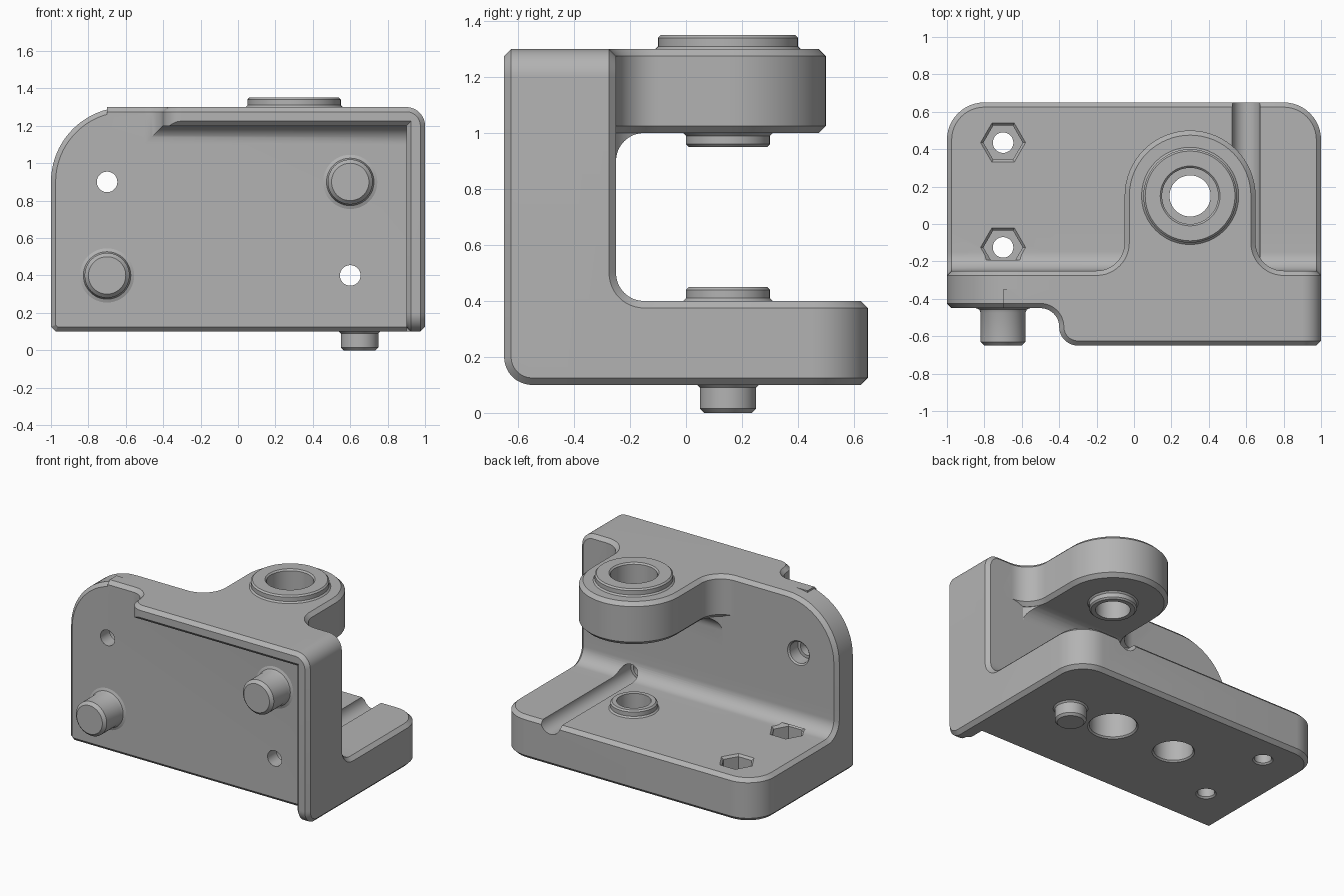
import bpy, bmesh, math
from mathutils import Vector

old = bpy.data.objects.get("Cube")
if old:
    bpy.data.objects.remove(old, do_unlink=True)

grey = bpy.data.materials.new("machined_grey")
grey.use_nodes = True
colour = (0.45, 0.45, 0.45, 1)
grey.diffuse_color = colour
grey.node_tree.nodes["Principled BSDF"].inputs["Base Color"].default_value = colour

C = 0.025  # common chamfer


def arc(cx, cy, r, a0, a1, n=12):
    angles = [math.radians(a0 + (a1 - a0) * i / n) for i in range(n + 1)]
    return [(cx + r * math.cos(a), cy + r * math.sin(a)) for a in angles]


def circle(cx, cy, r, n=48):
    return arc(cx, cy, r, 0, 360, n)[:-1]


def inset(points, d):
    """Offset a counter-clockwise outline inwards by d."""
    result = []
    for i, p in enumerate(points):
        a = (p - points[i - 1]).normalized()
        b = (points[(i + 1) % len(points)] - p).normalized()
        na, nb = Vector((-a.y, a.x)), Vector((-b.y, b.x))
        result.append(p + (na + nb) * (d / (1 + na.dot(nb))))
    return result


def prism(name, outline, axis, levels):
    """Stack an outline along an axis; levels are (depth, inset) pairs."""
    pts = [Vector(p) for p in outline]
    area = sum(pts[i - 1].x * p.y - p.x * pts[i - 1].y for i, p in enumerate(pts))
    if area < 0:
        pts.reverse()
    bm = bmesh.new()
    rings = []
    for depth, d in levels:
        ring = []
        for u, v in inset(pts, d):
            co = {"x": (depth, u, v), "y": (u, depth, v), "z": (u, v, depth)}[axis]
            ring.append(bm.verts.new(co))
        rings.append(ring)
    for lo, hi in zip(rings, rings[1:]):
        for i in range(len(lo)):
            bm.faces.new((lo[i - 1], lo[i], hi[i], hi[i - 1]))
    bm.faces.new(rings[0])
    bm.faces.new(rings[-1])
    bmesh.ops.recalc_face_normals(bm, faces=bm.faces)
    mesh = bpy.data.meshes.new(name)
    bm.to_mesh(mesh)
    bm.free()
    mesh.materials.append(grey)
    obj = bpy.data.objects.new(name, mesh)
    bpy.context.collection.objects.link(obj)
    return obj


def chamfered(lo, hi, c=C):
    return [(lo, c), (lo + c, 0), (hi - c, 0), (hi, c)]


def combine(target, tool, operation):
    mod = target.modifiers.new("combine", "BOOLEAN")
    mod.operation, mod.solver, mod.object = operation, "EXACT", tool
    bpy.context.view_layer.objects.active = target
    bpy.ops.object.modifier_apply(modifier=mod.name)
    bpy.data.objects.remove(tool, do_unlink=True)


# Upright plate with one large and one small rounded corner
plate_outline = ([(-0.975, 0.1), (0.975, 0.1), (1, 0.125)] + arc(0.9, 1.2, 0.1, 0, 90)
                 + arc(-0.6, 0.9, 0.4, 90, 180, 20) + [(-1, 0.125)])
body = prism("bracket_body", plate_outline, "y", chamfered(-0.45, -0.25))

# Foot plate
foot_outline = [(-1, -0.4), (1, -0.4)] + arc(0.8, 0.45, 0.2, 0, 90) + arc(-0.8, 0.45, 0.2, 90, 180)
foot = prism("foot", foot_outline, "z", chamfered(0.1, 0.4))

# Fillet between foot and plate
foot_fillet = prism("foot_fillet", [(-0.35, 0.3), (-0.05, 0.3), (-0.05, 0.4)]
                    + arc(-0.15, 0.5, 0.1, 270, 180) + [(-0.25, 0.6), (-0.35, 0.6)],
                    "x", chamfered(-1, 1))

# Raised front lip along the top and one side
lip_outline = ([(-0.7, 1.2), (0.9, 1.2), (0.9, 0.1), (0.975, 0.1), (1, 0.125)]
               + arc(0.9, 1.2, 0.1, 0, 90) + [(-0.7, 1.3)])
lip = prism("front_lip", lip_outline, "y", [(-0.65, C), (-0.65 + C, 0), (-0.35, 0)])
lip_fillet = prism("lip_fillet", arc(-0.55, 1.1, 0.1, 0, 90)
                   + [(-0.55, 1.25), (-0.4, 1.25), (-0.4, 1.1)],
                   "x", [(-0.7, 0), (0.95, 0)])
combine(lip, lip_fillet, "UNION")
lip_end = prism("lip_end_cutter", [(-1.1, -0.8), (-1.1, -0.45)] + arc(-0.5, -0.55, 0.1, 90, 0)
                + arc(-0.3, -0.55, 0.1, 180, 270)[1:] + [(-0.3, -0.8)],
                "z", [(0.9, 0), (1.3 - C, 0), (1.31, -0.035)])
combine(lip, lip_end, "DIFFERENCE")
lip_toe = prism("lip_toe_cutter", arc(-0.55, 0.2, 0.1, 180, 270)
                + [(-0.55, 0), (-0.8, 0), (-0.8, 0.2)],
                "x", [(0.89, -0.035), (0.9 + C, 0), (1 - C, 0), (1.01, -0.035)])
combine(lip, lip_toe, "DIFFERENCE")

# Rounded upper arm with its underside fillet
arm_outline = ([(-0.4, -0.4), (0.9, -0.4), (0.9, -0.25)] + arc(0.8, -0.1, 0.15, 270, 180)
               + arc(0.3, 0.15, 0.35, 0, 180, 32) + arc(-0.2, -0.1, 0.15, 0, -90)
               + [(-0.4, -0.25)])
arm = prism("arm", arm_outline, "z", chamfered(1.0, 1.3))
arm_fillet = prism("arm_fillet", [(-0.35, 0.8), (-0.25, 0.8)] + arc(-0.15, 0.9, 0.1, 180, 90)
                   + [(-0.05, 1.0), (-0.05, 1.05), (-0.35, 1.05)],
                   "x", [(-0.39, 0), (0.89, 0)])
arm_limit = prism("arm_limit", arm_outline, "z", [(0.7, 0.027), (1.1, 0.027)])
combine(arm_fillet, arm_limit, "INTERSECT")

# Bosses around the main bore
E = 0.01


def boss(name, r, root, tip):
    s = 1 if tip > root else -1
    levels = [(root - 0.03 * s, -E), (root, -E), (root + E * s, 0), (tip - E * s, 0), (tip, E)]
    return prism(name, circle(0.3, 0.15, r), "z", levels)


for part in (foot, foot_fillet, lip, arm, arm_fillet,
             boss("arm_top_boss", 0.25, 1.3, 1.35),
             boss("arm_lower_boss", 0.15, 1.0, 0.95),
             boss("foot_boss", 0.15, 0.4, 0.45)):
    combine(body, part, "UNION")

# Main bore with a bearing seat at each end, and a blind hole in the foot
cutters = [
    prism("bore", circle(0.3, 0.15, 0.11), "z", [(0.0, 0), (1.5, 0)]),
    prism("upper_seat", circle(0.3, 0.15, 0.15), "z", [(1.1, 0), (1.34, 0), (1.36, -0.02)]),
    prism("lower_seat", circle(0.3, 0.15, 0.15), "z", [(0.09, -0.02), (0.11, 0), (0.3, 0)]),
    prism("blind_hole", circle(-0.2, 0.15, 0.125), "z", [(0.09, -0.02), (0.11, 0), (0.3, 0)]),
]

# Hexagonal nut pockets with screw holes
for y in (0.435, -0.125):
    cutters.append(prism("nut_pocket", circle(-0.7, y, 0.105, 6), "z",
                         [(0.26, 0), (0.385, 0), (0.41, -0.022)]))
    cutters.append(prism("foot_hole", circle(-0.7, y, 0.055, 32), "z",
                         [(0.09, -0.02), (0.11, 0), (0.35, 0)]))

# Counterbored plate holes; the lower one runs out as a groove in the foot
for x, z, end, flare in ((-0.7, 0.9, -0.24, 0.02), (0.6, 0.4, 0.7, 0)):
    cutters.append(prism("counterbore", circle(x, z, 0.075), "y",
                         [(-0.35, 0), (end - 0.02, 0), (end, -flare)]))
    cutters.append(prism("plate_hole", circle(x, z, 0.055, 32), "y", [(-0.5, 0), (-0.3, 0)]))
for cutter in cutters:
    combine(body, cutter, "DIFFERENCE")

# Locating pegs on the front and a dowel underneath
peg_levels = [(-0.65, 0.02), (-0.63, 0), (-0.475, 0), (-0.457, -0.007), (-0.45, -C), (-0.42, -C)]
parts = [body,
         prism("upper_peg", circle(0.6, 0.9, 0.12), "y", peg_levels),
         prism("lower_peg", circle(-0.7, 0.4, 0.12), "y", peg_levels),
         prism("bottom_dowel", circle(0.65, 0.15, 0.1), "z",
               [(0, 0.015), (0.015, 0), (0.09, 0), (0.1, -0.01), (0.13, -0.01)])]

bpy.ops.object.select_all(action="DESELECT")
for part in parts:
    part.select_set(True)
bpy.context.view_layer.objects.active = body
bpy.ops.object.shade_smooth_by_angle(angle=math.radians(30))
